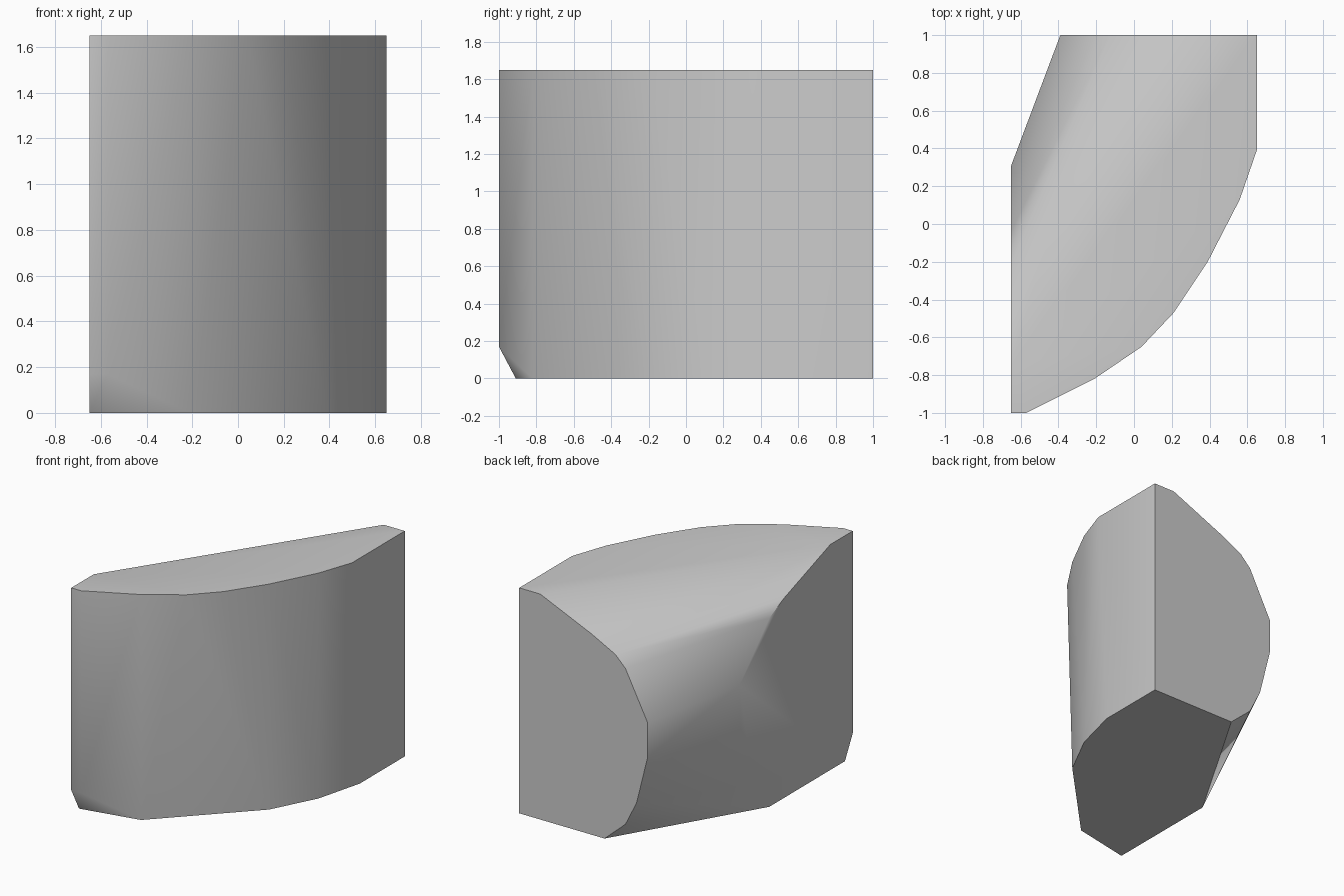
import bpy
import bmesh
import math

default_cube = bpy.data.objects.get("Cube")
if default_cube:
    bpy.data.objects.remove(default_cube, do_unlink=True)

HEIGHT = 1.65
SIDE_X = 0.65
END_Y = 1.0


def make_material(name, colour):
    material = bpy.data.materials.new(name)
    material.use_nodes = True
    material.diffuse_color = colour
    shader = material.node_tree.nodes["Principled BSDF"]
    shader.inputs["Base Color"].default_value = colour
    shader.inputs["Roughness"].default_value = 0.8
    return material


# Rounded front wall: upper and lower outlines (x, y)
shared_outline = [(0.39, -0.2), (0.56, 0.13)]
upper_outline = [(-SIDE_X, -END_Y), (-0.57, -END_Y), (-0.21, -0.82),
                 (0.04, -0.65), (0.21, -0.47), (SIDE_X, 0.39)]
lower_outline = [(-SIDE_X, -0.91), (-0.21, -0.82), (SIDE_X, 0.48)]

# Flat back end: profile (x, z)
back_profile = [(SIDE_X, HEIGHT), (0.48, HEIGHT), (0.065, 1.47), (-0.13, 1.37),
                (-0.21, 1.29), (-0.39, 0.94), (-0.39, 0.69), (-0.3, 0.33),
                (-0.21, 0.15), (-0.04, 0), (SIDE_X, 0)]

# Flat side end: profile (y, z)
side_profile = [(-0.74, HEIGHT), (-0.2, 1.46), (-0.035, 1.38), (0.31, 1.02),
                (0.29, 0.58), (0.15, 0.24), (-0.035, 0)]

# Chipped lower corner: top edge of the chip
chip_edge = [(-SIDE_X, -END_Y, 0.17), (-0.57, -END_Y, 0.17)]

points = [(x, y, HEIGHT) for x, y in upper_outline + shared_outline]
points += [(x, y, 0) for x, y in lower_outline + shared_outline]
points += [(x, END_Y, z) for x, z in back_profile]
points += [(-SIDE_X, y, z) for y, z in side_profile]
points += chip_edge

# Wrap the profiles into one closed convex block
bm = bmesh.new()
for point in points:
    bm.verts.new(point)
bmesh.ops.remove_doubles(bm, verts=bm.verts[:], dist=0.001)
bmesh.ops.convex_hull(bm, input=bm.verts[:])
loose = [vert for vert in bm.verts if not vert.link_faces]
bmesh.ops.delete(bm, geom=loose, context="VERTS")
bmesh.ops.dissolve_limit(bm, angle_limit=math.radians(0.5),
                         verts=bm.verts[:], edges=bm.edges[:])
bmesh.ops.recalc_face_normals(bm, faces=bm.faces[:])

mesh = bpy.data.meshes.new("rounded_block")
bm.to_mesh(mesh)
bm.free()
block = bpy.data.objects.new("rounded_block", mesh)
bpy.context.collection.objects.link(block)
mesh.materials.append(make_material("light grey", (0.6, 0.6, 0.6, 1)))

# Smooth the curved walls and keep the flat ends crisp
bpy.ops.object.select_all(action="DESELECT")
block.select_set(True)
bpy.context.view_layer.objects.active = block
bpy.ops.object.shade_smooth_by_angle(angle=math.radians(35))
